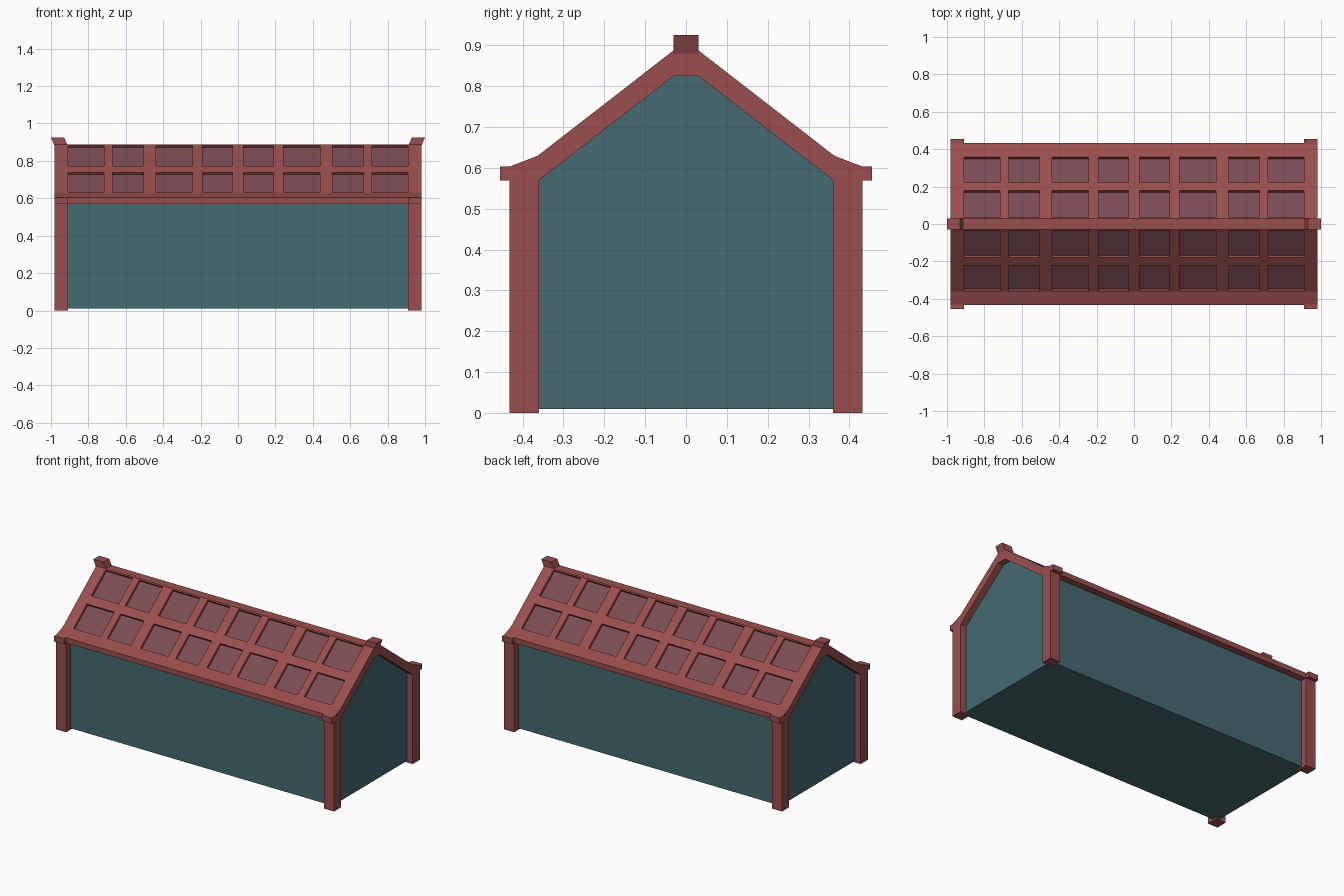
import bpy, bmesh
from mathutils import Vector

if "Cube" in bpy.data.objects:
    bpy.data.objects.remove(bpy.data.objects["Cube"])


def material(name, rgb):
    m = bpy.data.materials.new(name)
    m.diffuse_color = (*rgb, 1)
    m.use_nodes = True
    m.node_tree.nodes["Principled BSDF"].inputs["Base Color"].default_value = m.diffuse_color
    return m


RED = material("brick red trim", (0.32, 0.078, 0.073))
TEAL = material("dark teal wall", (0.058, 0.145, 0.165))
PLUM = material("plum roof panel", (0.195, 0.072, 0.087))


def finish(name, bm, *mats):
    bmesh.ops.recalc_face_normals(bm, faces=bm.faces[:])
    me = bpy.data.meshes.new(name)
    bm.to_mesh(me)
    bm.free()
    for m in mats:
        me.materials.append(m)
    ob = bpy.data.objects.new(name, me)
    bpy.context.collection.objects.link(ob)
    return ob


def prism(name, points, depth, mat):
    """Closed outline of 3D points pushed along the depth vector."""
    bm = bmesh.new()
    face = bm.faces.new([bm.verts.new(p) for p in points])
    out = bmesh.ops.extrude_face_region(bm, geom=[face])["geom"]
    bmesh.ops.translate(bm, vec=Vector(depth),
                        verts=[v for v in out if isinstance(v, bmesh.types.BMVert)])
    return finish(name, bm, mat)


def box(name, x, y, z, mat):
    pts = [(x[0], y[0], z[0]), (x[1], y[0], z[0]), (x[1], y[1], z[0]), (x[0], y[1], z[0])]
    return prism(name, pts, (0, 0, z[1] - z[0]), mat)


# Walls: one gabled block
half = [(0.39, 0.01), (0.39, 0.573), (0.36, 0.573), (0.03, 0.828)]
outline = half + [(-y, z) for y, z in reversed(half)]
prism("walls", [(-0.94, y, z) for y, z in outline], (1.88, 0, 0), TEAL)

# Roof: profile lofted through stations that fall on the panel edges
panels = [(0.03, 0.19), (0.242, 0.438), (0.505, 0.672), (0.717, 0.91)]
edges = [e for p in panels for e in p] + [0.98]
stations = [-e for e in reversed(edges)] + edges


def slope(y):
    return (y, 0.888 - (y - 0.03) * (0.256 / 0.33))


outer = [(0.432, 0.57), (0.432, 0.603), (0.362, 0.63)] + [
    slope(y) for y in (0.358, 0.223, 0.178, 0.036, 0.03)]
inner = [(0.03, 0.825), (0.36, 0.57)]
profile = (outer + [(-y, z) for y, z in reversed(outer)]
           + [(-y, z) for y, z in reversed(inner)] + inner)
count = len(profile)
panel_rows = {3, 5, 9, 11}      # profile strips that carry panels, on both slopes

bm = bmesh.new()
rings = [[bm.verts.new((x, y, z)) for y, z in profile] for x in stations]
panel_faces = []
for i in range(len(rings) - 1):
    mid = abs(stations[i] + stations[i + 1]) / 2
    in_panel = any(a < mid < b for a, b in panels)
    for j in range(count):
        k = (j + 1) % count
        f = bm.faces.new((rings[i][j], rings[i + 1][j], rings[i + 1][k], rings[i][k]))
        if in_panel and j in panel_rows:
            panel_faces.append(f)
bm.faces.new(rings[0])
bm.faces.new(rings[-1])
bmesh.ops.recalc_face_normals(bm, faces=bm.faces[:])
# Sink the roof panels
for f in bmesh.ops.extrude_discrete_faces(bm, faces=panel_faces)["faces"]:
    f.normal_update()
    f.material_index = 1
    bmesh.ops.translate(bm, verts=f.verts[:], vec=f.normal * -0.015)
finish("roof", bm, RED, PLUM)

for sx, end in ((-1, "left"), (1, "right")):
    x = sorted((sx * 0.91, sx * 0.98))
    for sy, side in ((-1, "front"), (1, "back")):
        # Corner posts and the caps at the eaves
        box(f"{side}_{end}_post", x, sorted((sy * 0.36, sy * 0.4325)), (0, 0.59), RED)
        box(f"{side}_{end}_eave_cap", x, sorted((sy * 0.37, sy * 0.455)), (0.5695, 0.6035), RED)
    # Leaning ridge ends
    lean = [(0.91, 0.88), (0.98, 0.88), (1.0, 0.925), (0.93, 0.925)]
    prism(f"{end}_ridge_end", [(sx * a, -0.03, z) for a, z in lean], (0, 0.06, 0), RED)
